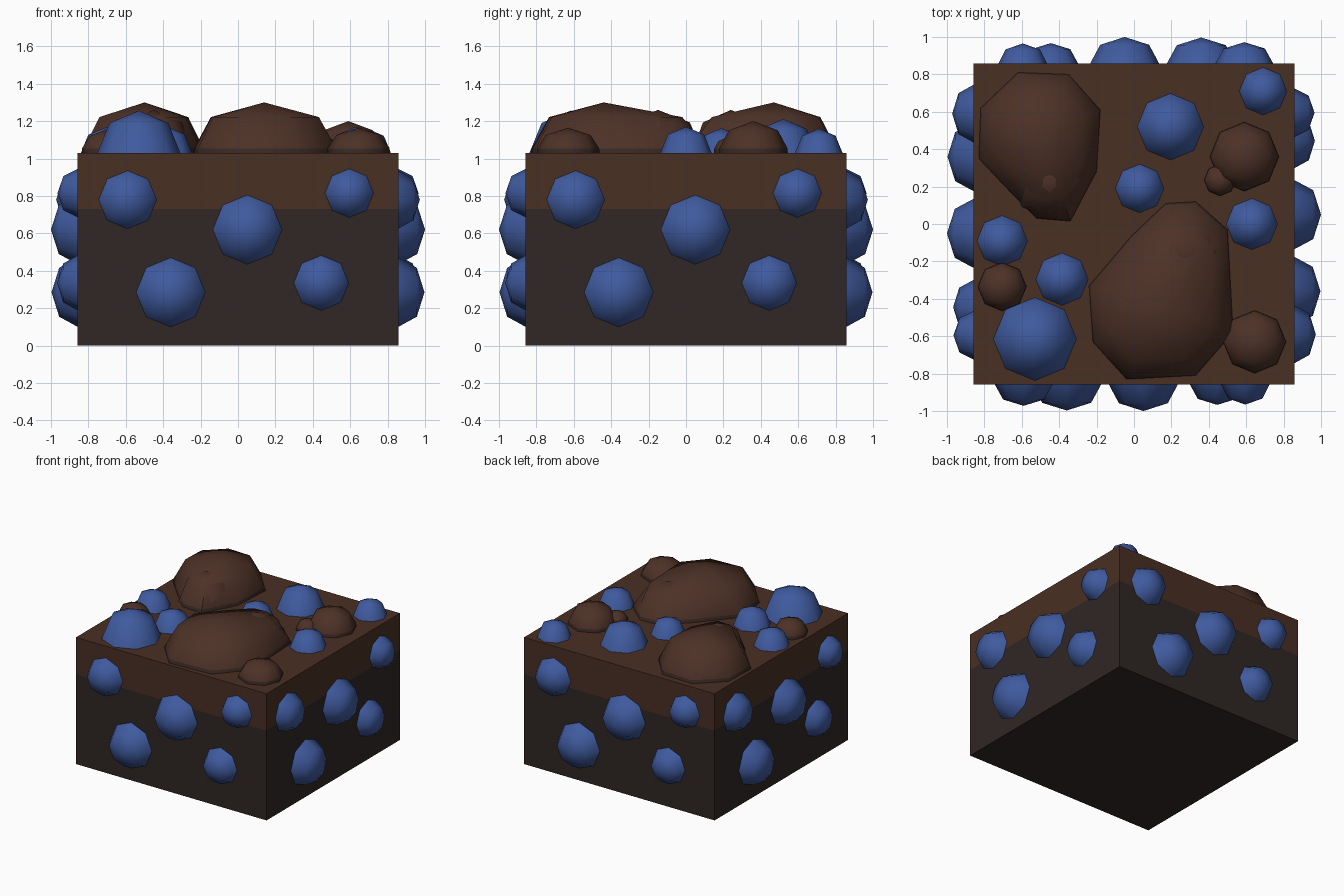
import bpy, bmesh, math
from mathutils import Vector, Matrix

if "Cube" in bpy.data.objects:
    bpy.data.objects.remove(bpy.data.objects["Cube"])


def mat(name, rgb):
    m = bpy.data.materials.new(name)
    m.diffuse_color = (*rgb, 1)
    m.use_nodes = True
    m.node_tree.nodes["Principled BSDF"].inputs["Base Color"].default_value = m.diffuse_color
    return m


DARK = mat("dark soil", (0.029, 0.020, 0.018))
BROWN = mat("brown soil", (0.068, 0.029, 0.017))
CLOD = mat("clod brown", (0.074, 0.031, 0.020))
RIM = mat("clod rim", (0.038, 0.021, 0.017))
BLUE = mat("berry blue", (0.050, 0.103, 0.345))
H, TOP, SPLIT = 0.857, 1.03, 0.73


def finish(bm, name, mats, smooth=None):
    bmesh.ops.recalc_face_normals(bm, faces=bm.faces)
    me = bpy.data.meshes.new(name)
    bm.to_mesh(me)
    bm.free()
    ob = bpy.data.objects.new(name, me)
    bpy.context.collection.objects.link(ob)
    for m in mats:
        me.materials.append(m)
    if smooth:
        bpy.ops.object.select_all(action='DESELECT')
        ob.select_set(True)
        bpy.context.view_layer.objects.active = ob
        bpy.ops.object.shade_smooth_by_angle(angle=math.radians(smooth))
    return ob


def loft(bm, loops, apex):
    """Skin a stack of equal loops, closed with an apex; returns faces per layer."""
    rings = [[bm.verts.new(p) for p in lp] for lp in loops]
    n = len(rings[0])
    layers = []
    for a, b in zip(rings, rings[1:]):
        layers.append([bm.faces.new((a[i], a[(i + 1) % n], b[(i + 1) % n], b[i])) for i in range(n)])
    tip = bm.verts.new(apex)
    layers.append([bm.faces.new((rings[-1][i], rings[-1][(i + 1) % n], tip)) for i in range(n)])
    return layers


def circle(x, y, r, n=8):
    return [(x + r * math.sin(i * math.tau / n), y + r * math.cos(i * math.tau / n)) for i in range(n)]


def dome(name, r, h, matrix):
    bm = bmesh.new()
    loops = []
    for a in (0, math.pi / 4):
        loops.append([(x, y, h * math.sin(a)) for x, y in circle(0, 0, r * math.cos(a))])
    loft(bm, loops, (0, 0, h))
    bm.transform(matrix)
    return finish(bm, name, [BLUE], 50)


def clod(name, outline, centre, h, shoulder=0.71, rim=0.025, bumps=()):
    """Brown lump: dark rim, sloping side, apex; optional extra bump (x, y, r, h)."""
    bm = bmesh.new()
    c = Vector(centre)

    def ring(k, z):
        return [(*(c + (Vector(p) - c) * k), TOP + z) for p in outline]
    layers = loft(bm, [ring(1, 0), ring(0.985, rim), ring(shoulder, h * 0.71)], (*c, TOP + h))
    for f in layers[0]:
        f.material_index = 1
    for x, y, r, bh in bumps:
        loft(bm, [[(px, py, TOP + bh * s) for px, py in circle(x, y, r * k)]
                  for k, s in ((1, 0), (0.71, 0.71))], (x, y, TOP + bh))
    return finish(bm, name, [CLOD, RIM], 50)


# soil block in two layers
def layer(name, z0, z1, m):
    bm = bmesh.new()
    bmesh.ops.create_cube(bm, size=1)
    for v in bm.verts:
        v.co = (v.co.x * 2 * H, v.co.y * 2 * H, z1 if v.co.z > 0 else z0)
    finish(bm, name, [m])


layer("lower_soil", 0, SPLIT, DARK)
layer("upper_soil", SPLIT, TOP, BROWN)

# berries on the four sides: same pattern turned around z (x, z, radius, depth)
side = [(-0.59, 0.78, 0.155, 0.115), (0.05, 0.62, 0.185, 0.143), (0.595, 0.815, 0.13, 0.108),
        (-0.36, 0.285, 0.185, 0.14), (0.445, 0.335, 0.147, 0.11)]
for k in range(4):
    for x, z, r, d in side:
        dome("side_berry", r, d, Matrix.Rotation(k * math.pi / 2, 4, 'Z')
             @ Matrix.Translation((x, -H, z)) @ Matrix.Rotation(math.pi / 2, 4, 'X'))

# berries on top (x, y, radius)
for x, y, r in [(-0.53, -0.615, 0.222), (0.195, 0.52, 0.178), (0.69, 0.71, 0.127), (0.03, 0.19, 0.13),
                (0.63, 0.0, 0.137), (-0.705, -0.09, 0.135), (-0.385, -0.295, 0.14)]:
    dome("top_berry", r, r * 1.02, Matrix.Translation((x, y, TOP)))

# two large clods
clod("back_clod", [(-0.82, 0.62), (-0.83, 0.35), (-0.66, 0.17), (-0.52, 0.03), (-0.34, 0.015), (-0.2, 0.28),
                   (-0.18, 0.61), (-0.35, 0.80), (-0.62, 0.81)],
     (-0.5, 0.47), 0.27, 0.73, bumps=[(-0.45, 0.24, 0.21, 0.23)])
clod("front_clod", [(-0.24, -0.33), (-0.22, -0.63), (-0.04, -0.83), (0.33, -0.81), (0.53, -0.58), (0.50, -0.03),
                    (0.33, 0.12), (0.17, 0.11), (-0.01, -0.06)],
     (0.14, -0.44), 0.27, 0.75, bumps=[(0.26, -0.15, 0.24, 0.23)])

# small clods
clod("right_clod", circle(0.59, 0.36, 0.185), (0.59, 0.36), 0.17)
clod("right_clod_nub", circle(0.46, 0.235, 0.085), (0.46, 0.235), 0.09)
clod("corner_clod", circle(0.645, -0.63, 0.168), (0.645, -0.63), 0.135)
clod("left_clod", circle(-0.705, -0.335, 0.13), (-0.705, -0.335), 0.125)
